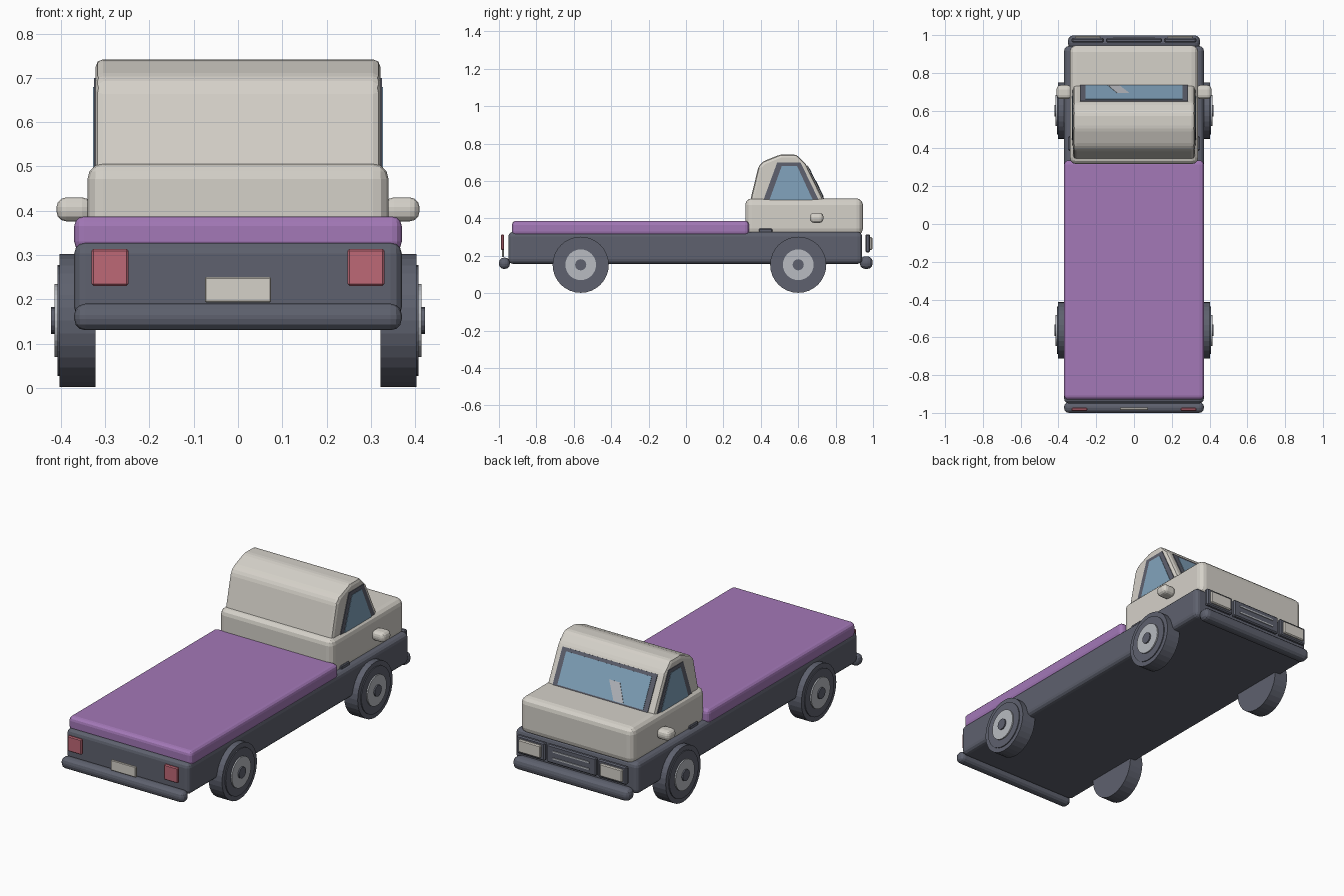
import bpy, bmesh, math
from mathutils import Matrix, Vector

cube = bpy.data.objects.get("Cube")
if cube:
    bpy.data.objects.remove(cube, do_unlink=True)


def material(name, r, g, b):
    m = bpy.data.materials.new(name)
    m.use_nodes = True
    m.diffuse_color = (r, g, b, 1)
    m.node_tree.nodes["Principled BSDF"].inputs["Base Color"].default_value = (r, g, b, 1)
    return m


CREAM = material("cream_paint", .665, .638, .584)
PURPLE = material("purple_cover", .366, .188, .474)
DARK = material("dark_grey", .112, .12, .156)
GLASS = material("blue_glass", .223, .371, .509)
RED = material("red_lens", .515, .138, .181)
SILVER = material("silver", .479, .497, .533)


def finish(name, bm, mat, bevel=0, segments=3):
    """Round the hard edges, then turn the bmesh into a named object."""
    bmesh.ops.recalc_face_normals(bm, faces=bm.faces[:])
    if bevel:
        hard = [e for e in bm.edges if e.calc_face_angle(0) > .3]
        bmesh.ops.bevel(bm, geom=hard, offset=bevel, segments=segments,
                        profile=.5, affect='EDGES', clamp_overlap=True)
    mesh = bpy.data.meshes.new(name)
    bm.to_mesh(mesh)
    bm.free()
    mesh.materials.append(mat)
    ob = bpy.data.objects.new(name, mesh)
    bpy.context.collection.objects.link(ob)
    return ob


def box(name, x, y, z, mat, bevel=0, segments=3):
    """Box from (min, max) ranges on each axis."""
    bm = bmesh.new()
    bmesh.ops.create_cube(bm, size=1)
    for v in bm.verts:
        v.co = [(r[0] + r[1]) / 2 + c * (r[1] - r[0]) for c, r in zip(v.co, (x, y, z))]
    return finish(name, bm, mat, bevel, segments)


def prism(name, corners, push, mat, bevel=0, segments=3):
    """Polygon extruded along the push vector."""
    bm = bmesh.new()
    face = bm.faces.new([bm.verts.new(c) for c in corners])
    out = bmesh.ops.extrude_face_region(bm, geom=[face], use_keep_orig=True)
    new = [v for v in out["geom"] if isinstance(v, bmesh.types.BMVert)]
    bmesh.ops.translate(bm, verts=new, vec=push)
    return finish(name, bm, mat, bevel, segments)


def disc(name, x0, x1, y, z, radius, mat, sides):
    """Cylinder lying along x."""
    bm = bmesh.new()
    turn = Matrix.Translation(((x0 + x1) / 2, y, z)) @ Matrix.Rotation(math.pi / 2, 4, 'Y')
    bmesh.ops.create_cone(bm, cap_ends=True, segments=sides, radius1=radius,
                          radius2=radius, depth=abs(x1 - x0), matrix=turn)
    return finish(name, bm, mat)


def mirrored(s, a, b):
    return tuple(sorted((s * a, s * b)))


# Chassis, load cover and lower cab
box("chassis", (-.37, .37), (-.95, .942), (.157, .328), DARK, .025)
box("bed_cover", (-.37, .37), (-.93, .337), (.308, .387), PURPLE, .022)
box("cab_lower", (-.34, .34), (.317, .946), (.31, .507), CREAM, .035)

# Upper cab with sloped front and back
profile = [(.33, .44), (.388, .68), (.412, .705), (.505, .742),
           (.59, .742), (.642, .69), (.764, .44)]
prism("cab_upper", [(-.322, y, z) for y, z in profile], (.644, 0, 0), CREAM, .02, 2)

# Windscreen plates on the sloped front
slope = Vector((0, .642 - .735, .69 - .5)).normalized()
normal = Vector((0, slope.z, -slope.y))


def screen(name, quad, lift, mat):
    base = Vector((0, .735, .5))
    corners = [base + Vector((x, 0, 0)) + slope * t + normal * lift for x, t in quad]
    prism(name, corners, normal * .004, mat)


def rect(w, low, high):
    return [(-w, low), (w, low), (w, high), (-w, high)]


screen("windscreen_frame", rect(.285, 0, .2), .001, DARK)
screen("windscreen", rect(.257, .012, .182), .003, GLASS)
screen("windscreen_glint", [(-.14, .014), (-.08, .014), (-.025, .11), (-.09, .11)], .005, SILVER)

for s, side in ((1, "left"), (-1, "right")):
    # Side windows
    def window(name, outline, x, mat):
        prism(f"{side}_{name}", [(s * x, y, z) for y, z in outline], (s * .004, 0, 0), mat)

    window("window_frame", [(.41, .487), (.715, .487), (.612, .7), (.488, .7)], .321, DARK)
    window("window", [(.443, .49), (.682, .49), (.594, .68), (.512, .68)], .323, GLASS)

    # Mirrors and door handles
    box(f"{side}_mirror", mirrored(s, .33, .41), (.662, .735), (.376, .43), CREAM, .022)
    box(f"{side}_door_handle", mirrored(s, .33, .348), (.39, .462), (.322, .345), DARK, .004, 1)

    # Tail lights and headlights
    box(f"{side}_tail_light", mirrored(s, .247, .331), (-.99, -.972), (.23, .314), RED, .005, 1)
    box(f"{side}_headlight_housing", mirrored(s, .16, .33), (.96, .984), (.218, .315), DARK, .006, 1)
    box(f"{side}_headlight", mirrored(s, .178, .312), (.98, .996), (.232, .301), CREAM, .005, 1)

    # Wheels built from stacked discs
    for y, end in ((.6, "front"), (-.563, "rear")):
        part = f"{end}_{side}"
        disc(part + "_tyre", s * .322, s * .403, y, .152, .15, DARK, 32)
        disc(part + "_sidewall", s * .39, s * .408, y, .152, .125, DARK, 32)
        disc(part + "_rim", s * .39, s * .415, y, .152, .082, SILVER, 32)
        disc(part + "_hub", s * .39, s * .422, y, .152, .03, DARK, 16)

# Bumpers
box("rear_bumper", (-.37, .37), (-1, -.942), (.13, .19), DARK, .025)
box("front_bumper", (-.35, .35), (.93, .998), (.13, .197), DARK, .028)

# Grille with bright slats
box("grille", (-.148, .148), (.96, .984), (.218, .315), DARK, .006, 1)
for z in (.248, .285):
    box("grille_slat", (-.11, .11), (.98, .988), (z - .004, z + .004), SILVER)

# Rear number plate, left blank
box("rear_plate", (-.075, .075), (-.985, -.972), (.193, .25), CREAM, .003, 1)
